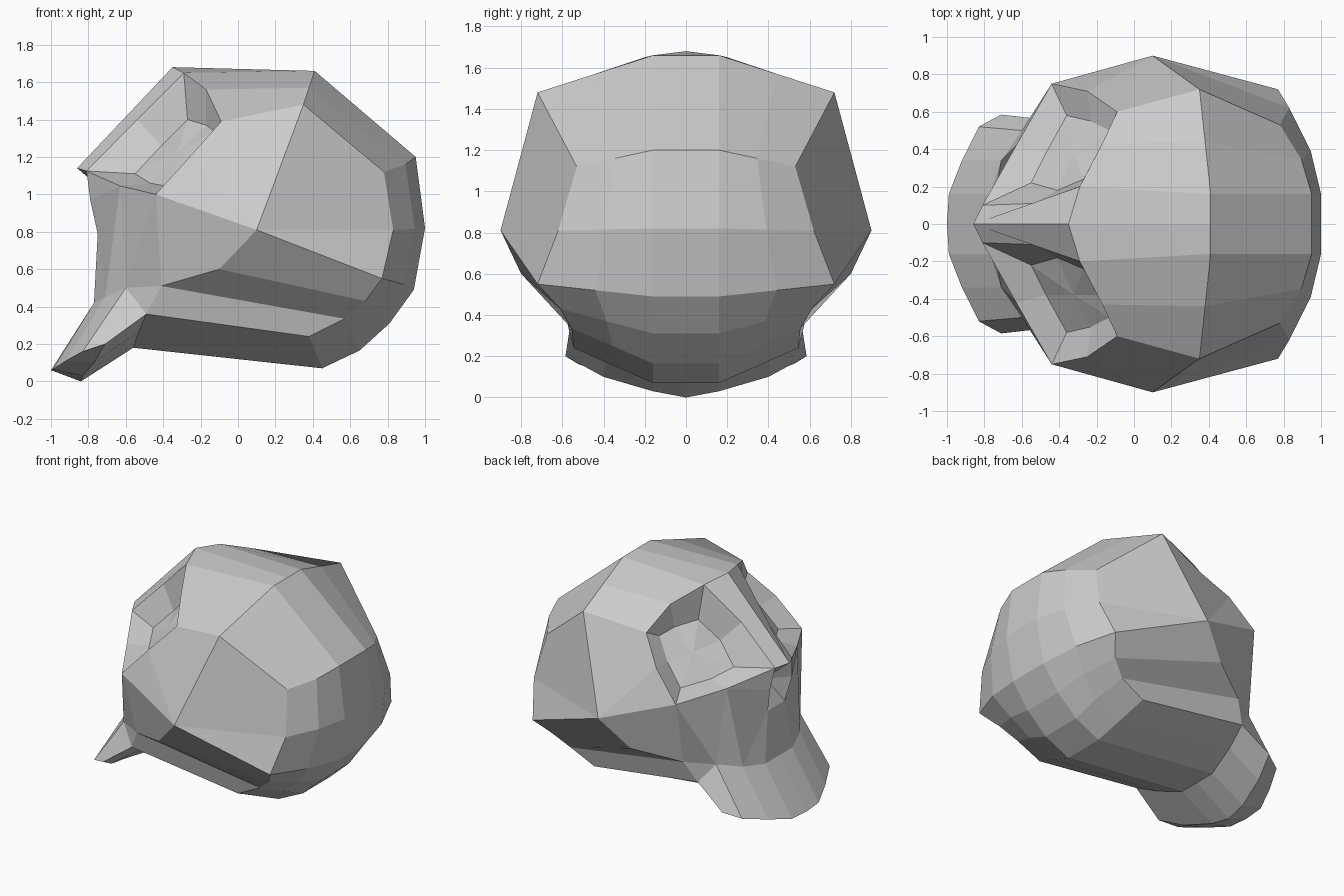
import bpy, bmesh
from mathutils import Vector as V

if "Cube" in bpy.data.objects:
    bpy.data.objects.remove(bpy.data.objects["Cube"])


class Part:
    """Collects half of a shape and mirrors each face across y = 0."""

    def __init__(self):
        self.bm = bmesh.new()

    def face(self, *pts):
        for s in (1, -1):
            self.bm.faces.new([self.bm.verts.new((p[0], p[1] * s, p[2])) for p in pts])

    def strip(self, a, b):
        for i in range(len(a) - 1):
            self.face(a[i], a[i + 1], b[i + 1], b[i])

    def finish(self, name):
        bm = self.bm
        bmesh.ops.remove_doubles(bm, verts=bm.verts, dist=0.0005)
        bmesh.ops.recalc_face_normals(bm, faces=bm.faces)
        me = bpy.data.meshes.new(name)
        bm.to_mesh(me)
        bm.free()
        bpy.context.collection.objects.link(bpy.data.objects.new(name, me))


# Shared landmarks
W, Q, J = (.10, .90, .81), (-.10, .80, .60), (-.41, .615, .51)   # temple, cheek, jaw corner
jaw_top = [(-.77, 0, .42), (-.77, .16, .42), (-.71, .34, .45), (-.60, .50, .50)]
jaw_back = [(-.56, 0, .18), (-.56, .16, .18), (-.53, .38, .27), (-.49, .56, .36)]
P0, M, S = jaw_top[1:]
L = jaw_back[3]

skull = Part()

# Back of the cranium: columns from the centre line to the outer edge
inner = [V((x, .16, z)) for x, z in
         [(.41, 1.66), (.95, 1.2), (1, .82), (.94, .49), (.81, .31), (.65, .165), (.45, .07)]]
outer = [V(p) for p in
         [(.35, .72, 1.48), (.78, .53, 1.12), (.83, .62, .81), (.77, .72, .55),
          (.68, .61, .43), (.57, .555, .335), (.38, .545, .24)]]
centre = [V((p.x, 0, p.z)) for p in inner]
bulge = [0, .03, .03, .03, .025, .015, 0]
middle = [(p + q) / 2 + V((b, 0, 0)) for p, q, b in zip(inner, outer, bulge)]
columns = [centre, inner, middle, outer]
for a, b in zip(columns, columns[1:]):
    skull.strip(a, b)

# Underside
skull.strip([c[6] for c in columns], jaw_back)

# Eye sockets: rim, walls and sunken floor
rim = [(-.81, .10, 1.125), (-.63, .42, 1.045), (-.44, .75, 1.0), (-.25, .71, 1.21),
       (-.09, .60, 1.39), (-.17, .43, 1.56), (-.29, .20, 1.65), (-.54, .11, 1.40)]
floor = [(-.55, .22, 1.11), (-.47, .38, 1.06), (-.36, .58, 1.04), (-.23, .55, 1.19),
         (-.13, .50, 1.34), (-.17, .38, 1.37), (-.27, .24, 1.40), (-.41, .18, 1.26)]
skull.strip(rim + rim[:1], floor + floor[:1])
hub = sum((V(p) for p in floor), V()) / 8
for i in range(8):
    skull.face(floor[i], floor[(i + 1) % 8], hub)
A, B, C, D, E, F, G, H = rim

# Nose bridge and crown
R, T = (-.35, 0, 1.68), (-.86, 0, 1.14)
skull.face(R, G, H, A, T)
for a, b, i in ((R, G, 0), (G, F, 1), (F, E, 2)):
    skull.face(a, b, columns[i + 1][0], columns[i][0])

# Side of the head
K, O1, O2, O3, O4, O5, O6 = outer
skull.face(E, D, W, K)
skull.face(D, C, W)
skull.face(W, K, O1, O2)
skull.face(W, O2, O3)
skull.face(W, O3, O4, Q)
skull.face(Q, O4, O5, J)
skull.face(J, O5, O6, L)
skull.face(C, W, Q, J)

# Cheeks, nostril hollow and upper lip
N, N0, side, pit = (-.75, .10, .79), (-.75, 0, .79), (-.79, .13, .97), (-.66, 0, .97)
skull.face(C, J, S)
skull.face(J, L, S)
skull.face(B, C, S)
skull.face(B, S, M)
skull.face(A, B, side)
skull.face(B, M, N, side)
skull.face(N, M, P0)
skull.face(N0, N, P0, jaw_top[0])
for a, b in ((T, A), (A, side), (side, N), (N, N0)):
    skull.face(a, b, pit)
skull.finish("skull")

# Flared jaw: loft around its section, then cap the sides
jaw = Part()
lip = [(-1, 0, .06), (-.99, .16, .065), (-.92, .34, .11), (-.83, .52, .16)]
sole = [(-.84, 0, 0), (-.83, .16, .03), (-.77, .40, .10), (-.71, .585, .20)]
rings = [jaw_top, lip, sole, jaw_back]
for i in range(4):
    jaw.strip(rings[i], rings[(i + 1) % 4])
jaw.face(*[r[3] for r in rings])
jaw.finish("jaw")
